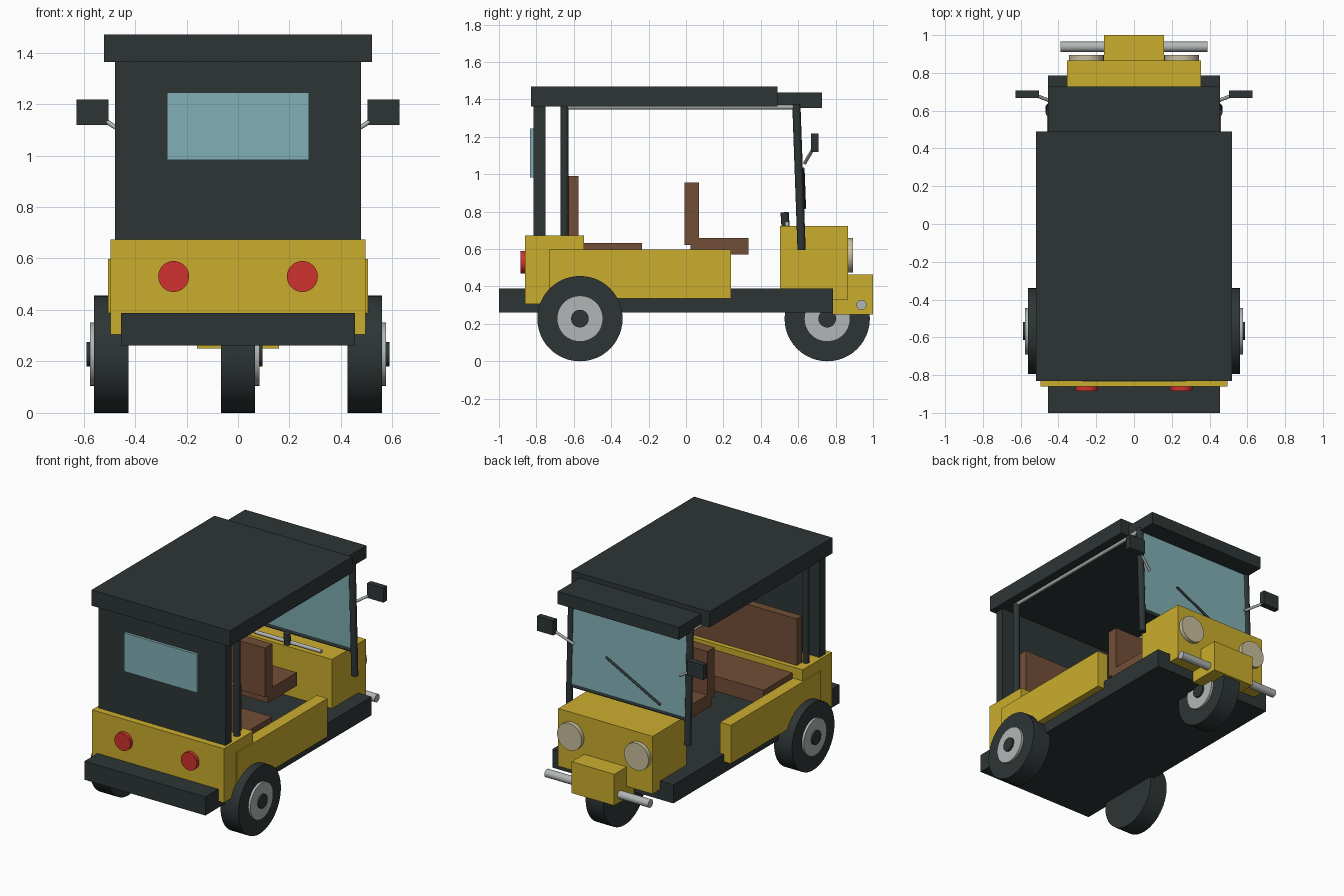
import bpy
import math
from mathutils import Vector

cube = bpy.data.objects.get("Cube")
if cube:
    bpy.data.objects.remove(cube, do_unlink=True)


def material(name, rgb):
    m = bpy.data.materials.new(name)
    m.use_nodes = True
    color = (*rgb, 1.0)
    m.diffuse_color = color
    m.node_tree.nodes["Principled BSDF"].inputs["Base Color"].default_value = color
    return m


dark = material("charcoal", (0.027, 0.036, 0.036))
yellow = material("taxi yellow", (0.6, 0.42, 0.027))
glass = material("pale teal glass", (0.22, 0.43, 0.46))
brown = material("brown leather", (0.17, 0.076, 0.038))
silver = material("silver metal", (0.45, 0.47, 0.47))
red = material("red lamp", (0.62, 0.032, 0.026))
cream = material("cream lamp", (0.58, 0.52, 0.34))


def box(name, mat, xs, ys, zs):
    """Box from its extents along each axis."""
    spans = (xs, ys, zs)
    bpy.ops.mesh.primitive_cube_add(size=1, location=[(a + b) / 2 for a, b in spans])
    o = bpy.context.object
    o.scale = [b - a for a, b in spans]
    bpy.ops.object.transform_apply(location=False, rotation=False, scale=True)
    o.name = name
    o.data.materials.append(mat)
    return o


def rod(name, mat, start, end, radius, sides=24):
    """Cylinder between two points."""
    a, b = Vector(start), Vector(end)
    d = b - a
    bpy.ops.mesh.primitive_cylinder_add(
        vertices=sides, radius=radius, depth=d.length, location=(a + b) / 2,
        rotation=d.to_track_quat("Z", "Y").to_euler())
    o = bpy.context.object
    o.name = name
    o.data.materials.append(mat)
    bpy.ops.object.shade_smooth_by_angle(angle=math.radians(30))
    return o


def wide(name, mat, half, ys, zs):
    """Box centred across the vehicle."""
    return box(name, mat, (-half, half), ys, zs)


def wheel(name, y, inner, outer, side=1):
    """Tyre with a rim and cap on its outer side."""
    r = 0.228
    layers = (("tyre", dark, inner, outer, r),
              ("rim", silver, outer - 0.02, outer + 0.016, 0.123),
              ("cap", dark, outer, outer + 0.028, 0.047))
    for part, mat, x0, x1, radius in layers:
        rod(f"{name}_{part}", mat, (side * x0, y, r), (side * x1, y, r), radius, 48)


# Floor and bodywork
wide("chassis", dark, 0.455, (-1, 0.785), (0.262, 0.388))
wide("rear_body", yellow, 0.496, (-0.86, -0.545), (0.305, 0.673))
wide("front_cowl", yellow, 0.355, (0.503, 0.866), (0.33, 0.722))
wide("nose_box", yellow, 0.16, (0.784, 1), (0.25, 0.463))

# Roof, rear panel and window
wide("roof", dark, 0.52, (-0.83, 0.49), (1.363, 1.47))
wide("roof_visor", dark, 0.456, (0.44, 0.728), (1.353, 1.438))
wide("rear_panel", dark, 0.477, (-0.815, -0.752), (0.66, 1.37))
wide("rear_window", glass, 0.275, (-0.833, -0.81), (0.983, 1.245))

# Seats
wide("rear_seat_cushion", brown, 0.42, (-0.6, -0.235), (0.53, 0.632))
wide("rear_seat_back", brown, 0.43, (-0.632, -0.576), (0.6, 0.99))
wide("driver_seat_cushion", brown, 0.21, (0.025, 0.333), (0.57, 0.66))
wide("driver_seat_back", brown, 0.21, (-0.008, 0.07), (0.622, 0.955))

# Windscreen leaning slightly back, with lower frame bar and wiper
screen = wide("windscreen", glass, 0.44, (0.596, 0.61), (0.768, 1.37))
screen.rotation_euler.x = math.atan2(0.028, 0.77)
rod("windscreen_bar", dark, (-0.45, 0.613, 0.765), (0.45, 0.613, 0.765), 0.013)
rod("wiper", dark, (0.163, 0.626, 1.03), (-0.25, 0.634, 0.82), 0.008, 12)

# Steering
rod("steering_stem", dark, (0, 0.535, 0.68), (0, 0.527, 0.797), 0.022)
rod("handlebar", silver, (-0.25, 0.54, 0.735), (0.25, 0.54, 0.735), 0.012)

# Front bumper bar
rod("bumper_bar", silver, (-0.39, 0.938, 0.302), (0.39, 0.938, 0.302), 0.027)

# Paired parts on both sides
for label, s in (("left", 1), ("right", -1)):
    box(f"side_panel_{label}", yellow, sorted((s * 0.425, s * 0.505)),
        (-0.73, 0.24), (0.337, 0.598))
    rod(f"windscreen_pillar_{label}", dark, (s * 0.446, 0.618, 0.595),
        (s * 0.446, 0.59, 1.375), 0.022)
    rod(f"rear_post_{label}", dark, (s * 0.447, -0.65, 0.6),
        (s * 0.447, -0.65, 1.375), 0.022)
    rod(f"roof_rail_{label}", silver, (s * 0.447, -0.65, 1.36),
        (s * 0.447, 0.595, 1.36), 0.013)
    rod(f"headlight_{label}", cream, (s * 0.252, 0.85, 0.567),
        (s * 0.252, 0.894, 0.567), 0.092, 40)
    rod(f"taillight_{label}", red, (s * 0.25, -0.885, 0.53),
        (s * 0.25, -0.85, 0.53), 0.06, 40)
    rod(f"mirror_arm_{label}", silver, (s * 0.40, 0.635, 1.06),
        (s * 0.53, 0.685, 1.145), 0.009, 16)
    box(f"mirror_{label}", dark, sorted((s * 0.503, s * 0.627)),
        (0.668, 0.708), (1.118, 1.217))
    wheel(f"rear_wheel_{label}", -0.567, 0.425, 0.56, s)

wheel("front_wheel", 0.755, -0.067, 0.067)
